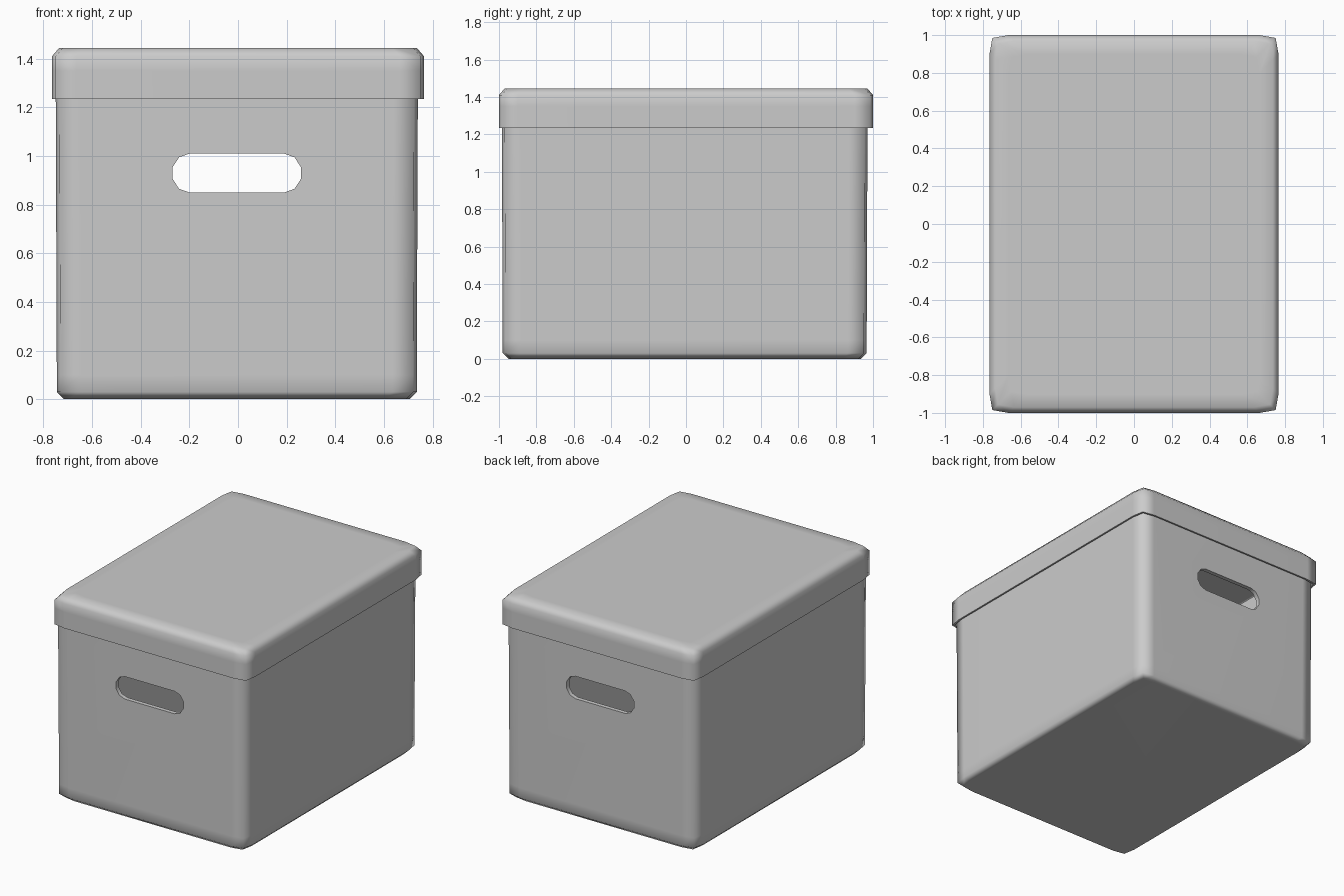
import bpy, bmesh, math
from mathutils import Vector

cube = bpy.data.objects.get("Cube")
if cube:
    bpy.data.objects.remove(cube)

grey = bpy.data.materials.new("light grey")
grey.use_nodes = True
colour = (0.6, 0.6, 0.6, 1)
grey.diffuse_color = colour
grey.node_tree.nodes["Principled BSDF"].inputs["Base Color"].default_value = colour


def outline(hx, hy):
    """Rectangle with slightly drawn-in, softened corners."""
    pts = []
    for sx, sy in ((1, 1), (-1, 1), (-1, -1), (1, -1)):
        corner = [(hx, hy - 0.1), (hx - 0.015, hy - 0.015), (hx - 0.1, hy)]
        if sx * sy < 0:
            corner.reverse()
        pts += [(sx * x, sy * y) for x, y in corner]
    return pts


def to_object(name, bm):
    bmesh.ops.recalc_face_normals(bm, faces=bm.faces)
    mesh = bpy.data.meshes.new(name)
    bm.to_mesh(mesh)
    bm.free()
    obj = bpy.data.objects.new(name, mesh)
    bpy.context.collection.objects.link(obj)
    mesh.materials.append(grey)
    return obj


def shell(name, centre, hx, hy, profile):
    """Loft a closed skin through (inset, height) rings and cap both ends."""
    bm = bmesh.new()
    rings = [[bm.verts.new((centre[0] + x, centre[1] + y, z))
              for x, y in outline(hx - inset, hy - inset)] for inset, z in profile]
    n = len(rings[0])
    for a, b in zip(rings, rings[1:]):
        for i in range(n):
            j = (i + 1) % n
            bm.faces.new((a[i], a[j], b[j], b[i]))
    bm.faces.new(rings[0])
    bm.faces.new(rings[-1])
    return to_object(name, bm)


def smooth(obj):
    bpy.ops.object.select_all(action="DESELECT")
    obj.select_set(True)
    bpy.context.view_layer.objects.active = obj
    bpy.ops.object.shade_smooth_by_angle(angle=math.radians(78))
    mod = obj.modifiers.new("even_shading", "WEIGHTED_NORMAL")
    mod.keep_sharp = True


# Open box: outside from the base to the rim, then down the inside
centre = (-0.005, -0.007)
box = shell("box", centre, 0.745, 0.978, [
    (0.035, 0), (0.005, 0.03), (0.005, 0.1), (0, 1.4),
    (0.03, 1.4), (0.035, 0.1), (0.045, 0.03)])

# Hand holes: one long slot cutter through both ends
bm = bmesh.new()
angles = [math.radians(a) for a in range(-90, 91, 36)]
slot = [Vector((s * (0.195 + 0.072 * math.cos(a)), 0, s * 0.08 * math.sin(a)))
        for s in (1, -1) for a in angles]
offset = Vector((centre[0], -1.2, 0.93))
face = bm.faces.new([bm.verts.new(p + offset) for p in slot])
extruded = bmesh.ops.extrude_face_region(bm, geom=[face])["geom"]
bmesh.ops.translate(bm, vec=(0, 2.4, 0),
                    verts=[v for v in extruded if isinstance(v, bmesh.types.BMVert)])
cutter = to_object("hand_hole_cutter", bm)
cutter.hide_render = True
cut = box.modifiers.new("hand_holes", "BOOLEAN")
cut.operation = "DIFFERENCE"
cut.solver = "EXACT"
cut.object = cutter
bpy.context.view_layer.objects.active = box
bpy.ops.object.modifier_apply(modifier=cut.name)
bpy.data.objects.remove(cutter)

# Lid: a shallow cap with a thin rim
lid = shell("lid", (0, 0), 0.765, 1, [
    (0.1, 1.445), (0.03, 1.445), (0, 1.41), (0, 1.35), (0, 1.235),
    (0.012, 1.235), (0.012, 1.41), (0.03, 1.43)])

for part in (box, lid):
    smooth(part)
